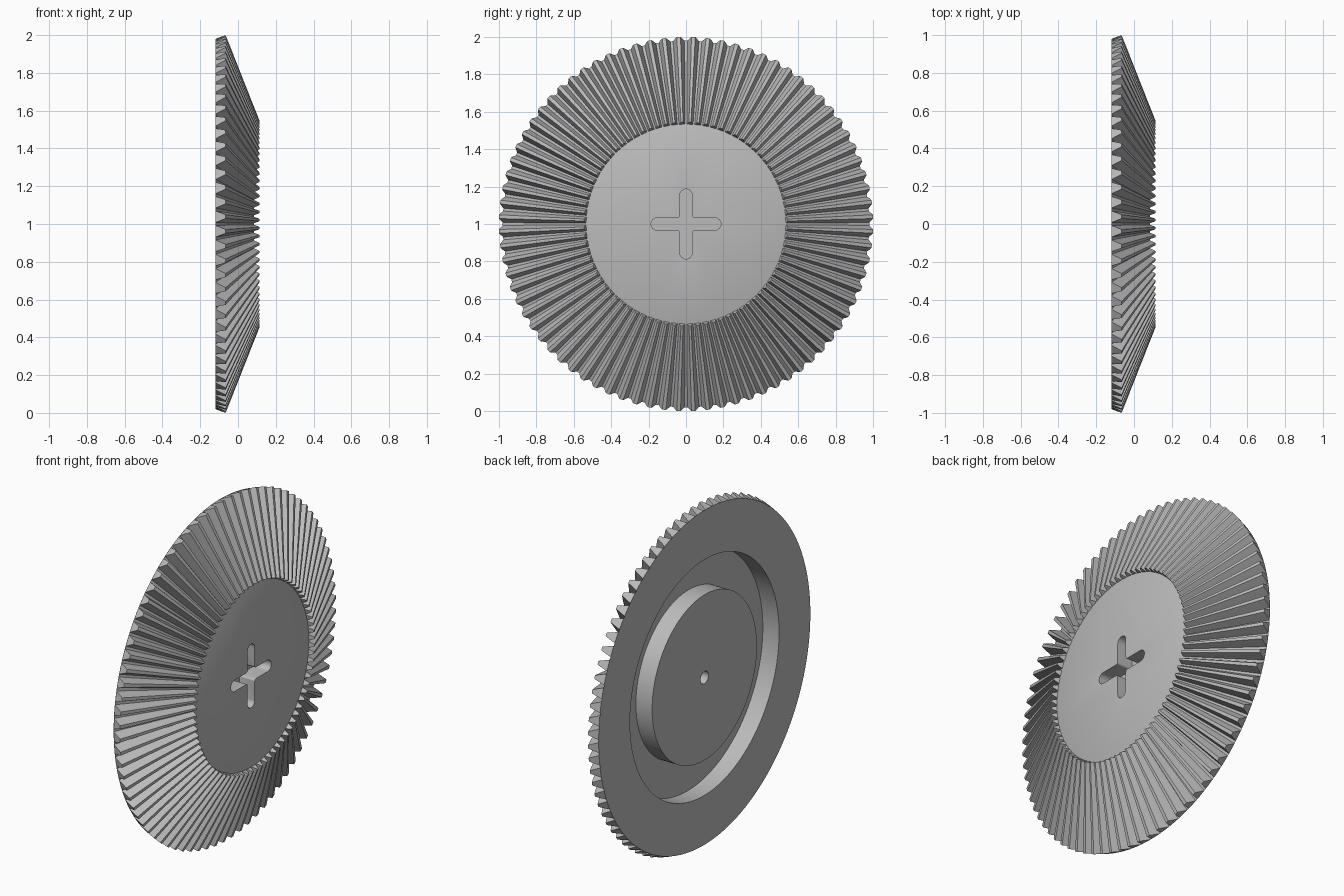
import bpy, bmesh
from math import pi, sin, cos, radians
from mathutils import Matrix, Vector

if "Cube" in bpy.data.objects:
    bpy.data.objects.remove(bpy.data.objects["Cube"])

TEETH = 80
APEX = 0.33            # where the tooth cone meets the axle line (x)
INNER = 0.545          # inner tooth end, as a share of the outer end
FACE = 0.085           # x of the front disc
BACK = -0.12           # x of the back face

steel = bpy.data.materials.new("plain_grey")
steel.use_nodes = True
GREY = (0.5, 0.5, 0.5, 1)
steel.diffuse_color = GREY
steel.node_tree.nodes["Principled BSDF"].inputs["Base Color"].default_value = GREY


def finish(bm, name):
    """Turn a bmesh into an object lifted onto the ground."""
    bmesh.ops.recalc_face_normals(bm, faces=bm.faces)
    mesh = bpy.data.meshes.new(name)
    bm.to_mesh(mesh)
    bm.free()
    mesh.materials.append(steel)
    ob = bpy.data.objects.new(name, mesh)
    ob.location.z = 1
    bpy.context.collection.objects.link(ob)
    return ob


def smooth(ob):
    bpy.ops.object.select_all(action="DESELECT")
    ob.select_set(True)
    bpy.context.view_layer.objects.active = ob
    bpy.ops.object.shade_smooth_by_angle(angle=radians(25))


# Gear body: turned profile with a back groove and a blind centre hole
profile = [(-0.03, 0), (-0.03, 0.036), (BACK, 0.036), (BACK, 0.485),
           (-0.015, 0.485), (-0.015, 0.69), (BACK, 0.69), (BACK, 0.98),
           (FACE, 0.534), (FACE, 0)]
bm = bmesh.new()
verts = [bm.verts.new((x, 0, r)) for x, r in profile]
edges = [bm.edges.new(pair) for pair in zip(verts, verts[1:])]
bmesh.ops.spin(bm, geom=verts + edges, cent=(0, 0, 0), axis=(1, 0, 0),
               angle=2 * pi, steps=2 * TEETH, use_merge=True)
bmesh.ops.remove_doubles(bm, verts=bm.verts, dist=0.0001)
body = finish(bm, "gear_body")

# Cross slot cutter: four rounded arms with small fillets between them
HALF, REACH, FILLET, DEPTH = 0.033, 0.187, 0.012, 0.1
outline = []
for arm in range(4):
    turn = Matrix.Rotation(arm * pi / 2, 2)
    for i in range(13):
        a = -pi / 2 + pi * i / 12
        outline.append(turn @ Vector((REACH - HALF + HALF * cos(a), HALF * sin(a))))
    for i in range(5):
        a = -pi / 2 - pi / 2 * i / 4
        c = HALF + FILLET
        outline.append(turn @ Vector((c + FILLET * cos(a), c + FILLET * sin(a))))
bm = bmesh.new()
base = bm.faces.new([bm.verts.new((FACE - DEPTH, p.x, p.y)) for p in outline])
top = bmesh.ops.extrude_face_region(bm, geom=[base])["geom"]
bmesh.ops.translate(bm, vec=(2 * DEPTH, 0, 0),
                    verts=[v for v in top if isinstance(v, bmesh.types.BMVert)])
cutter = finish(bm, "cross_cutter")
cutter.hide_render = True

# Cut the slot and bake the result
cut = body.modifiers.new("cross_slot", "BOOLEAN")
cut.operation, cut.solver, cut.object = "DIFFERENCE", "EXACT", cutter
bpy.context.view_layer.update()
graph = bpy.context.evaluated_depsgraph_get()
body.data = bpy.data.meshes.new_from_object(body.evaluated_get(graph))
body.modifiers.clear()
bpy.data.objects.remove(cutter)
smooth(body)

# Teeth: tapered bars shrinking toward the cone apex
# section rows: x, radius, half width
rows = [(BACK, 0.979, 0.031), (-0.093, 0.99, 0.021), (-0.065, 1.0, 0.010)]
section = [(x, r, -w) for x, r, w in rows] + [(x, r, w) for x, r, w in reversed(rows)]
bm = bmesh.new()
for k in range(TEETH):
    spin = Matrix.Rotation((k + 0.5) * 2 * pi / TEETH, 3, "X")
    rings = []
    for s in (1, INNER):
        rings.append([bm.verts.new(spin @ Vector((APEX + s * (x - APEX), s * w, s * r)))
                      for x, r, w in section])
    outer, inner = rings
    bm.faces.new(outer)
    bm.faces.new(inner)
    for i in range(len(section)):
        j = (i + 1) % len(section)
        bm.faces.new((outer[i], outer[j], inner[j], inner[i]))
smooth(finish(bm, "gear_teeth"))
